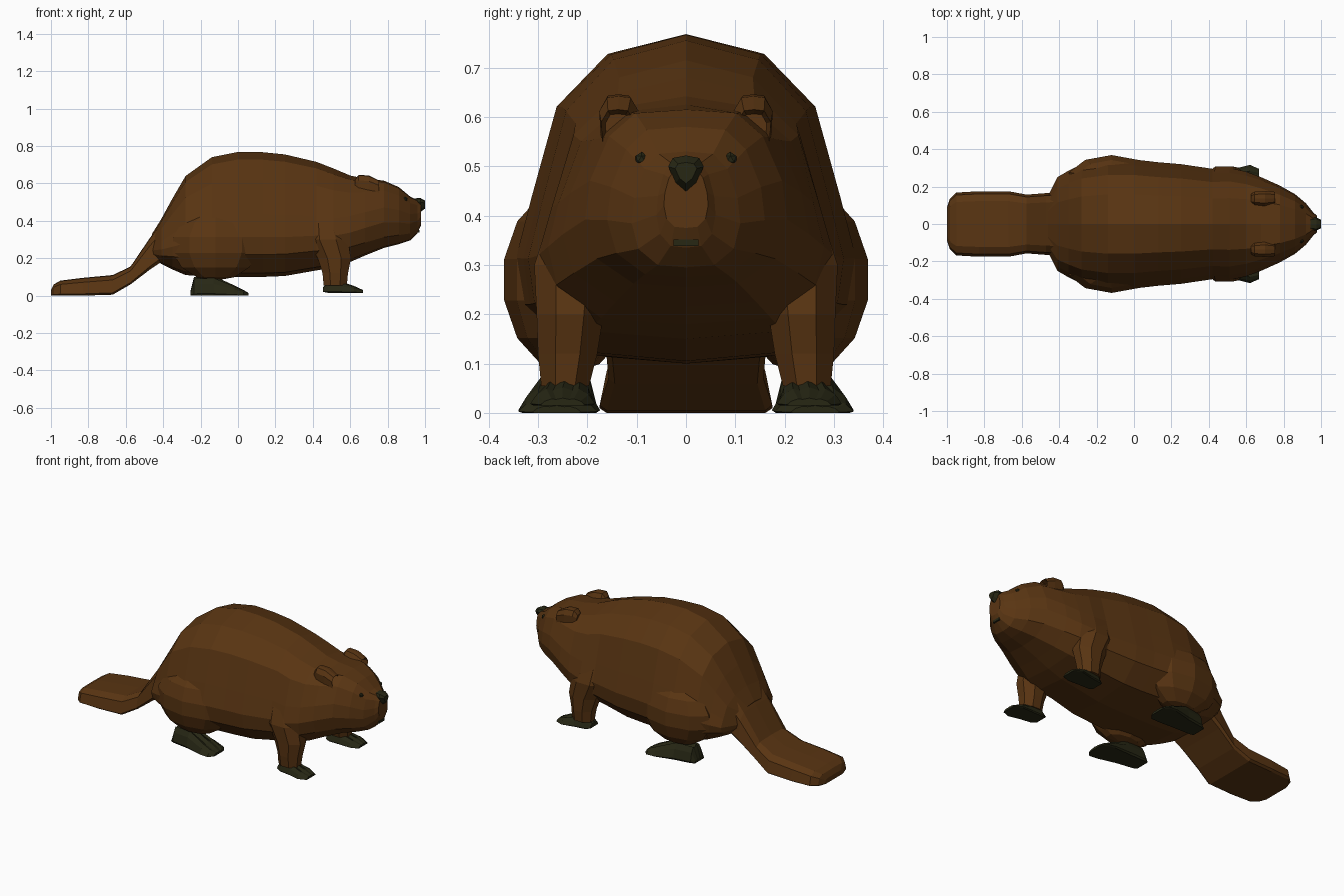
import bpy
import bmesh
import math
from mathutils import Vector

cube = bpy.data.objects.get("Cube")
if cube:
    bpy.data.objects.remove(cube, do_unlink=True)


def make_material(name, rgb):
    mat = bpy.data.materials.new(name)
    mat.use_nodes = True
    colour = (*rgb, 1.0)
    mat.diffuse_color = colour
    bsdf = mat.node_tree.nodes["Principled BSDF"]
    bsdf.inputs["Base Color"].default_value = colour
    bsdf.inputs["Roughness"].default_value = 0.9
    return mat


FUR = make_material("brown_fur", (0.1, 0.035, 0.006))
SKIN = make_material("dark_olive_skin", (0.02, 0.02, 0.007))


def finish(name, bm, mat, mirror=False):
    """Turn a bmesh into a flat-shaded object, optionally mirrored across y."""
    bmesh.ops.recalc_face_normals(bm, faces=bm.faces)
    mesh = bpy.data.meshes.new(name)
    bm.to_mesh(mesh)
    bm.free()
    mesh.materials.append(mat)
    obj = bpy.data.objects.new(name, mesh)
    bpy.context.collection.objects.link(obj)
    if mirror:
        mod = obj.modifiers.new("mirror", "MIRROR")
        mod.use_axis = (False, True, False)
        mod.use_mirror_merge = False
    return obj


def skin_rings(rings):
    """Bridge a list of equal rings and cap both ends."""
    bm = bmesh.new()
    loops = [[bm.verts.new(p) for p in ring] for ring in rings]
    for a, b in zip(loops, loops[1:]):
        for i in range(len(a)):
            j = (i + 1) % len(a)
            bm.faces.new((a[i], a[j], b[j], b[i]))
    bm.faces.new(loops[0])
    last_cap = bm.faces.new(loops[-1])
    return bm, last_cap


def section(x, low, high, width, half, y=0.0):
    """Symmetric cross-section at x from half-profile (width, height) fractions."""
    full = list(half) + [(-w, t) for w, t in reversed(half[1:-1])]
    return [Vector((x, y + w * width, low + t * (high - low))) for w, t in full]


def blend(a, b, f):
    return [(p[0] + (q[0] - p[0]) * f, p[1] + (q[1] - p[1]) * f) for p, q in zip(a, b)]


# Half-profiles, from top centre to bottom centre
TORSO = [(0, 1), (.46, .94), (.76, .78), (.91, .5), (1, .32), (.96, .18), (.66, .03), (0, 0)]
HEAD = [(0, 1), (.5, .98), (.76, .85), (.95, .6), (1, .38), (.88, .16), (.52, .02), (0, 0)]
TAIL = [(0, 1), (.7, .97), (.92, .75), (1, .1), (.92, 0), (0, 0)]
FOOT = [(0, 1), (.3, .82), (.5, .9), (.8, .6), (1, .1), (.9, 0), (0, 0)]
NOSE = [(0, 1), (.75, .93), (1, .7), (.6, .25), (0, 0)]
EAR = [(0, 1), (.6, .97), (1, .7), (.9, .1), (0, 0)]

# Body and head in one skin: x, bottom, top, half width
body_stations = [
    (-.46, .20, .33, .15), (-.41, .17, .41, .25), (-.35, .14, .52, .285),
    (-.28, .11, .64, .32), (-.14, .10, .74, .345), (0, .10, .768, .345),
    (.13, .10, .767, .33), (.25, .105, .755, .32), (.42, .135, .715, .295),
    (.51, .15, .68, .3), (.6, .18, .642, .28), (.68, .215, .625, .25),
    (.78, .255, .615, .205), (.86, .275, .58, .16), (.92, .295, .53, .11),
    (.96, .335, .51, .06), (.978, .375, .495, .045),
]
rings = []
for x, low, high, width in body_stations:
    headness = min(1, max(0, (x - .52) / .25))
    rings.append(section(x, low, high, width, blend(TORSO, HEAD, headness)))
finish("body_and_head", skin_rings(rings)[0], FUR)

# Broad flat tail
tail_stations = [
    (-1, 0, .03, .09), (-.985, 0, .06, .135), (-.95, 0, .08, .168),
    (-.83, 0, .095, .175), (-.67, .005, .11, .175), (-.575, .06, .155, .157),
    (-.47, .14, .31, .165), (-.38, .2, .43, .17),
]
finish("tail", skin_rings([section(*s, TAIL) for s in tail_stations])[0], FUR)

# Haunches bulging from the hips
bm = bmesh.new()
bmesh.ops.create_uvsphere(bm, u_segments=10, v_segments=7, radius=1)
for v in bm.verts:
    v.co = Vector((-.12 + v.co.x * .245, .235 + v.co.y * .137, .27 + v.co.z * .19))
finish("haunches", bm, FUR, mirror=True)

# Forelegs: x, y, z, radius along x, radius along y
leg_stations = [
    (.46, .21, .42, .08, .06), (.48, .232, .3, .11, .078),
    (.515, .235, .2, .092, .07), (.52, .24, .12, .07, .062),
    (.52, .245, .055, .064, .05),
]
rings = []
for x, y, z, rx, ry in leg_stations:
    angles = [math.tau * (i + .5) / 8 for i in range(8)]
    rings.append([Vector((x + rx * 1.05 * math.cos(a), y + ry * 1.05 * math.sin(a), z))
                  for a in angles])
finish("forelegs", skin_rings(rings)[0], FUR, mirror=True)

# Feet, splayed outwards towards the toes: x, bottom, top, half width, y
feet = {
    "forefeet": [(.455, .02, .045, .04, .235), (.48, .015, .075, .05, .238),
                 (.55, .015, .075, .056, .243), (.62, .015, .052, .066, .25),
                 (.668, .015, .03, .045, .25)],
    "hind_feet": [(-.255, 0, .02, .045, .235), (-.235, 0, .1, .055, .238),
                  (-.13, 0, .105, .065, .245), (-.02, 0, .055, .083, .257),
                  (.03, 0, .03, .08, .26), (.055, 0, .015, .05, .262)],
}
for name, stations in feet.items():
    rings = [section(x, low, high, w, FOOT, y) for x, low, high, w, y in stations]
    finish(name, skin_rings(rings)[0], SKIN, mirror=True)

# Small cupped ears, hollowed on the forward side
ear_stations = [
    (.625, .56, .62, .025, .135), (.645, .55, .646, .036, .137),
    (.7, .54, .642, .04, .136), (.755, .53, .615, .034, .138),
]
rings = [section(x, low, high, w, EAR, y) for x, low, high, w, y in ear_stations]
bm, cap = skin_rings(rings)
bm.normal_update()
bmesh.ops.inset_region(bm, faces=[cap], thickness=.009)
bmesh.ops.translate(bm, verts=list(cap.verts), vec=(-.035, 0, 0))
finish("ears", bm, FUR, mirror=True)

# Nose
nose_stations = [(.945, .47, .52, .03), (.975, .447, .522, .036), (1, .465, .508, .022)]
finish("nose", skin_rings([section(*s, NOSE) for s in nose_stations])[0], SKIN)

# Eyes
bm = bmesh.new()
bmesh.ops.create_icosphere(bm, subdivisions=1, radius=.014)
bmesh.ops.translate(bm, verts=bm.verts, vec=(.894, .09, .515))
finish("eyes", bm, SKIN, mirror=True)

# Mouth
bm = bmesh.new()
bmesh.ops.create_cube(bm, size=1)
for v in bm.verts:
    v.co = Vector((.955 + v.co.x * .03, v.co.y * .05, .345 + v.co.z * .014))
finish("mouth", bm, SKIN)
